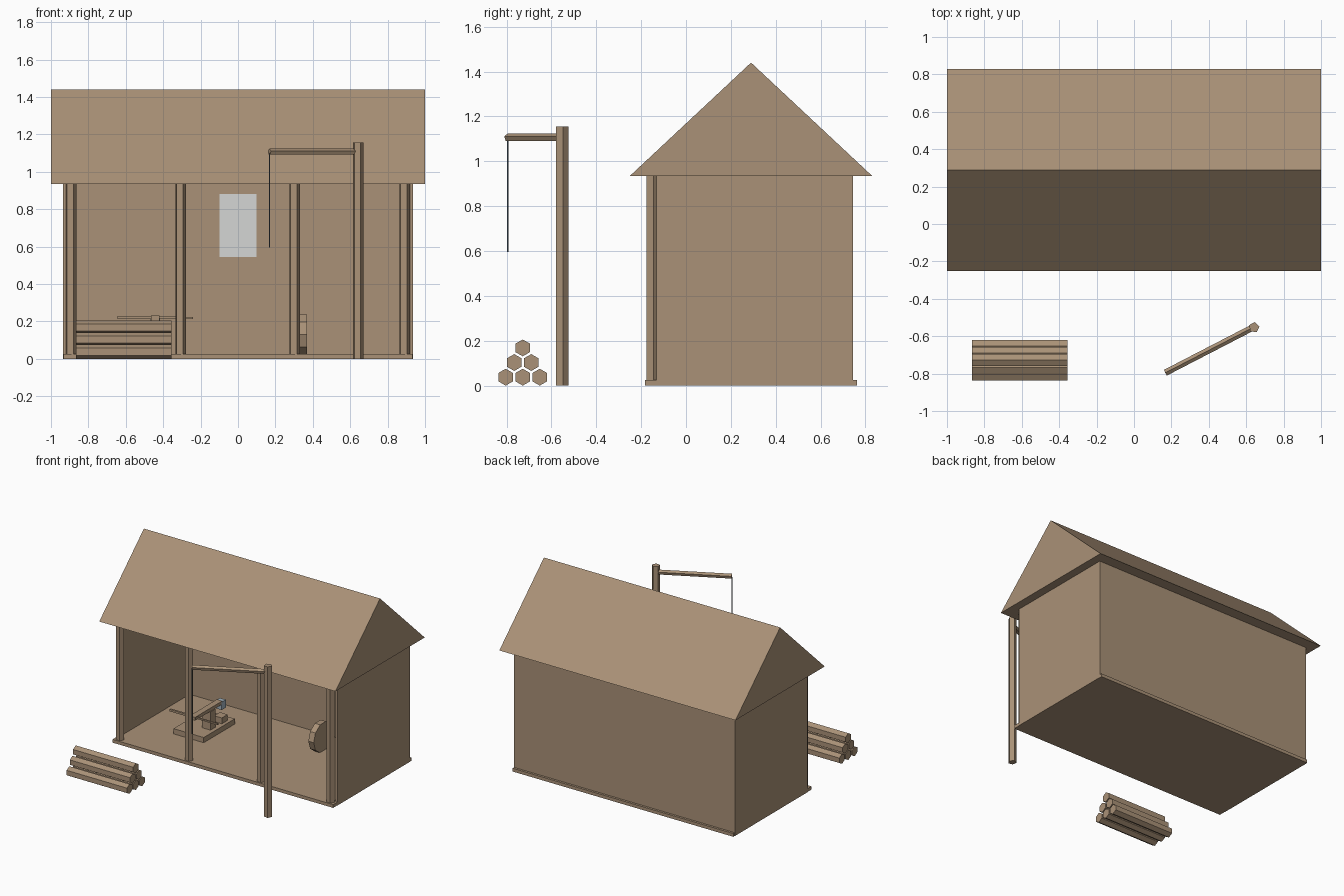
import bpy, bmesh, math
from mathutils import Vector

if "Cube" in bpy.data.objects:
    bpy.data.objects.remove(bpy.data.objects["Cube"])


def material(name, rgb):
    m = bpy.data.materials.new(name)
    m.diffuse_color = (*rgb, 1)
    m.use_nodes = True
    m.node_tree.nodes["Principled BSDF"].inputs["Base Color"].default_value = m.diffuse_color
    return m


WOOD = material("tan wood", (0.40, 0.285, 0.185))
PANE = material("pale pane", (0.66, 0.67, 0.66))
METAL = material("blue grey metal", (0.36, 0.45, 0.52))
ROPE = material("dark rope", (0.10, 0.13, 0.16))


def finish(name, bm, mat):
    bmesh.ops.recalc_face_normals(bm, faces=bm.faces)
    me = bpy.data.meshes.new(name)
    bm.to_mesh(me)
    bm.free()
    me.materials.append(mat)
    ob = bpy.data.objects.new(name, me)
    bpy.context.collection.objects.link(ob)
    return ob


def box(name, x, y, z, mat=WOOD):
    """Box from (min, max) ranges."""
    bm = bmesh.new()
    bmesh.ops.create_cube(bm, size=1)
    for v in bm.verts:
        v.co = [r[0] + (c + 0.5) * (r[1] - r[0]) for c, r in zip(v.co, (x, y, z))]
    return finish(name, bm, mat)


def rod(name, a, b, r, sides, mat=WOOD, turn=0, r2=None):
    """Flat-sided rod between two points; turn sets the first corner's angle."""
    a, b = Vector(a), Vector(b)
    d = (b - a).normalized()
    up = Vector((0, 1, 0)) if abs(d.z) > 0.9 else Vector((0, 0, 1))
    u = (up - d * up.dot(d)).normalized()
    w = u.cross(d)
    bm = bmesh.new()
    rings = []
    for p, rad in ((a, r), (b, r2 or r)):
        ring = []
        for i in range(sides):
            t = math.radians(turn) + 2 * math.pi * i / sides
            ring.append(bm.verts.new(p + (u * math.cos(t) + w * math.sin(t)) * rad))
        rings.append(ring)
        bm.faces.new(ring)
    for i in range(sides):
        j = (i + 1) % sides
        bm.faces.new((rings[0][i], rings[0][j], rings[1][j], rings[1][i]))
    return finish(name, bm, mat)


# Shed shell
box("floor", (-0.934, 0.934), (-0.183, 0.762), (0, 0.025))
box("back_wall", (-0.93, 0.93), (0.73, 0.745), (0.02, 0.94))
for name, s in (("left_wall", -1), ("right_wall", 1)):
    box(name, sorted((s * 0.92, s * 0.936)), (-0.132, 0.745), (0, 0.94))

# Closed gable roof
bm = bmesh.new()
profile = [(-0.25, 0.935), (0.83, 0.935), (0.29, 1.44)]
ends = [[bm.verts.new((x, y, z)) for y, z in profile] for x in (-1, 1)]
for e in ends:
    bm.faces.new(e)
for i in range(3):
    j = (i + 1) % 3
    bm.faces.new((ends[0][i], ends[0][j], ends[1][j], ends[1][i]))
finish("roof", bm, WOOD)

# Front posts
for i, x in enumerate((-0.893, -0.307, 0.302, 0.89)):
    rod(f"front_post_{i + 1}", (x, -0.15, 0.02), (x, -0.15, 0.94), 0.03, 5, turn=10)

# Pane on the inside of the back wall
box("window_pane", (-0.1, 0.1), (0.724, 0.731), (0.545, 0.88), PANE)

# Log pile: rows of three, two and one
for row in range(3):
    for k in range(3 - row):
        y = -0.728 + (k - (2 - row) / 2) * 0.076
        z = 0.0375 + row * 0.0653
        rod(f"log_{row + 1}_{k + 1}", (-0.865, y, z), (-0.355, y, z), 0.0375, 6)

# Crane
rod("crane_post", (0.642, -0.553, 0), (0.642, -0.553, 1.155), 0.029, 5, turn=8)
rod("crane_arm", (0.642, -0.55, 1.106), (0.168, -0.795, 1.106), 0.018, 5)
rod("crane_rope", (0.168, -0.795, 0.595), (0.168, -0.795, 1.1), 0.003, 5, ROPE)

# Trip hammer on its platform
box("hammer_platform", (-0.64, -0.384), (0.134, 0.51), (0.024, 0.065))
box("hammer_pedestal", (-0.485, -0.415), (0.26, 0.32), (0.06, 0.205))
box("hammer_beam", (-0.466, -0.42), (0.08, 0.41), (0.205, 0.23))
box("hammer_head", (-0.468, -0.418), (0.40, 0.45), (0.165, 0.225), METAL)
box("hammer_anvil", (-0.475, -0.41), (0.39, 0.46), (0.06, 0.11))
rod("hammer_left_handle", (-0.645, 0.1, 0.22), (-0.44, 0.1, 0.22), 0.011, 4, turn=45)
rod("hammer_right_handle", (-0.44, 0.1, 0.22), (-0.24, 0.1, 0.218), 0.008, 4, turn=45)

# Upright wooden wheel
rod("wheel", (0.325, 0.5, 0.13), (0.37, 0.5, 0.13), 0.113, 10, turn=18)
